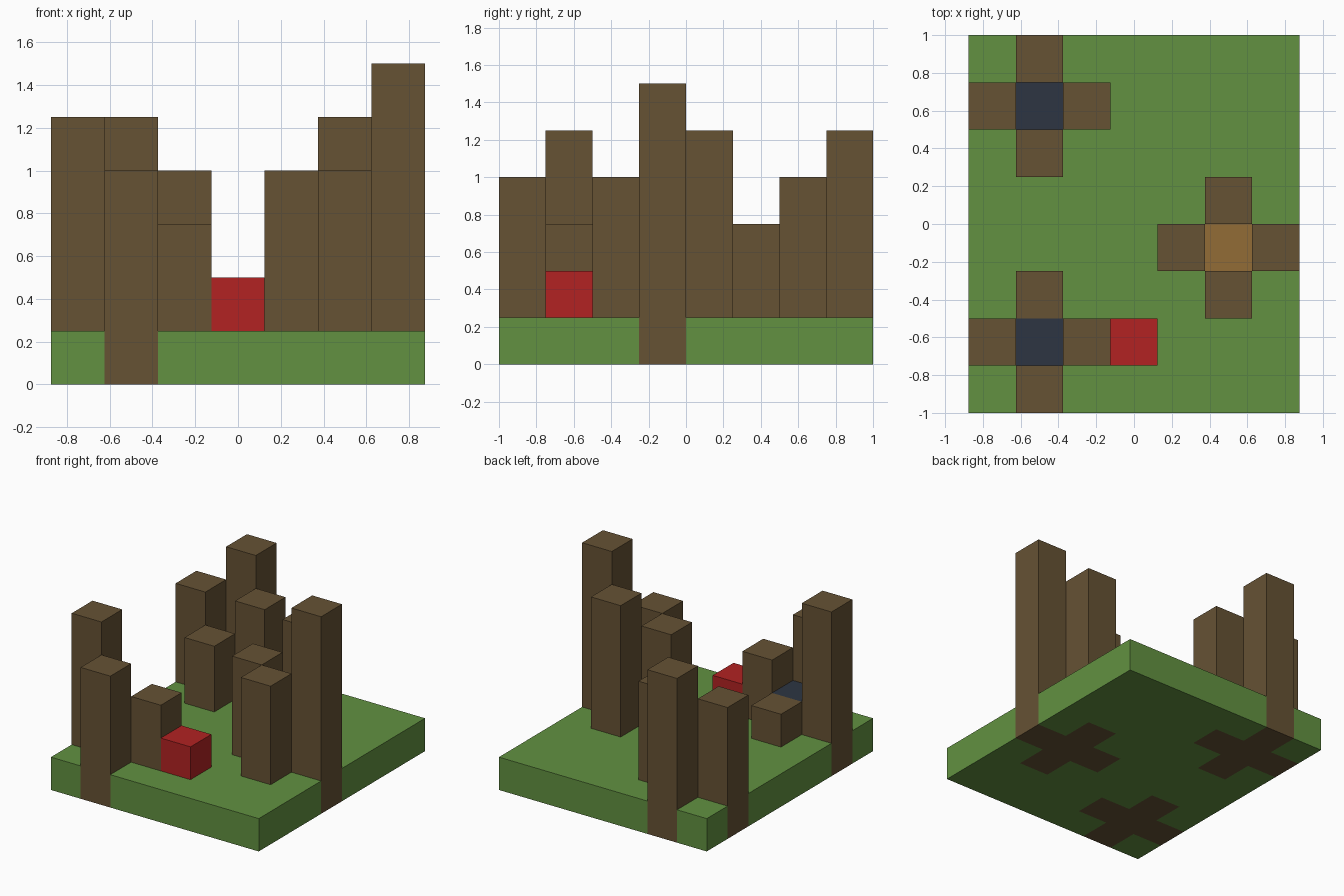
import bpy
import bmesh

if "Cube" in bpy.data.objects:
    bpy.data.objects.remove(bpy.data.objects["Cube"], do_unlink=True)

U = 0.25  # size of one block


def material(name, rgb):
    """Flat material from an 8-bit screen colour."""
    lin = [(c / 255 / 12.92) if c < 11 else ((c / 255 + 0.055) / 1.055) ** 2.4 for c in rgb]
    mat = bpy.data.materials.new(name)
    mat.use_nodes = True
    mat.diffuse_color = (*lin, 1)
    mat.node_tree.nodes["Principled BSDF"].inputs["Base Color"].default_value = (*lin, 1)
    return mat


grass = material("grass green", (98, 145, 65))
bark = material("bark brown", (102, 82, 52))
slate = material("slate blue", (45, 53, 66))
amber = material("amber brown", (146, 108, 54))
red = material("red", (178, 34, 34))


def finish(bm, name, *mats):
    mesh = bpy.data.meshes.new(name)
    bm.to_mesh(mesh)
    bm.free()
    for m in mats:
        mesh.materials.append(m)
    obj = bpy.data.objects.new(name, mesh)
    bpy.context.collection.objects.link(obj)
    return obj


def block(name, x, y, top, mat):
    """Open-bottomed block standing on the base slab."""
    bm = bmesh.new()
    bmesh.ops.create_cube(bm, size=1)
    bm.faces.ensure_lookup_table()
    bmesh.ops.delete(bm, geom=[f for f in bm.faces if f.normal.z < -0.5], context="FACES")
    bmesh.ops.scale(bm, vec=(U, U, top - U), verts=bm.verts)
    bmesh.ops.translate(bm, vec=(x, y, (top + U) / 2), verts=bm.verts)
    return finish(bm, name, mat)


def core(name, x, y, top, mat):
    """Top face of the block enclosed by four pillars."""
    bm = bmesh.new()
    bmesh.ops.create_grid(bm, x_segments=1, y_segments=1, size=U / 2)
    bmesh.ops.translate(bm, vec=(x, y, top), verts=bm.verts)
    return finish(bm, name, mat)


# Cross-shaped pillar groups: centre, core colour, heights by side
groups = {
    "back_cluster": (-0.5, 0.625, slate, dict(left=1.0, right=1.0, front=0.75, back=1.25)),
    "front_cluster": (-0.5, -0.625, slate, dict(left=1.25, right=0.75, front=1.0, back=0.5)),
    "side_cluster": (0.5, -0.125, amber, dict(left=1.0, right=1.5, front=1.0, back=1.25)),
}
# Sides here are named as they appear from the front
offsets = {"left": (-U, 0), "right": (U, 0), "front": (0, -U), "back": (0, U)}

cells = []
for name, (cx, cy, core_mat, heights) in groups.items():
    core(name + "_core", cx, cy, 2 * U, core_mat)
    cells.append((cx, cy))
    for side, top in heights.items():
        x, y = cx + offsets[side][0], cy + offsets[side][1]
        block(name + "_" + side + "_pillar", x, y, top, bark)
        cells.append((x, y))

# Red block on the grass
block("red_block", 0, -0.625, 2 * U, red)

# Base slab: cell grid extruded upward, brown wherever a pillar passes through
bm = bmesh.new()
bmesh.ops.create_grid(bm, x_segments=7, y_segments=8, size=1)
bmesh.ops.scale(bm, vec=(0.875, 1, 1), verts=bm.verts)
ext = bmesh.ops.extrude_face_region(bm, geom=bm.faces[:], use_keep_orig=True)
bmesh.ops.translate(bm, vec=(0, 0, U), verts=[v for v in ext["geom"] if isinstance(v, bmesh.types.BMVert)])
bmesh.ops.recalc_face_normals(bm, faces=bm.faces)
bm.normal_update()
covered = []
for f in bm.faces:
    p = f.calc_center_median() - f.normal * U / 2  # middle of the cell behind the face
    if any(abs(p.x - x) < 0.05 and abs(p.y - y) < 0.05 for x, y in cells):
        f.material_index = 1
        if f.normal.z > 0.5:
            covered.append(f)
    elif f.normal.z > 0.5 and abs(p.x) < 0.05 and abs(p.y + 0.625) < 0.05:
        covered.append(f)
bmesh.ops.delete(bm, geom=covered, context="FACES")
finish(bm, "base_slab", grass, bark)
